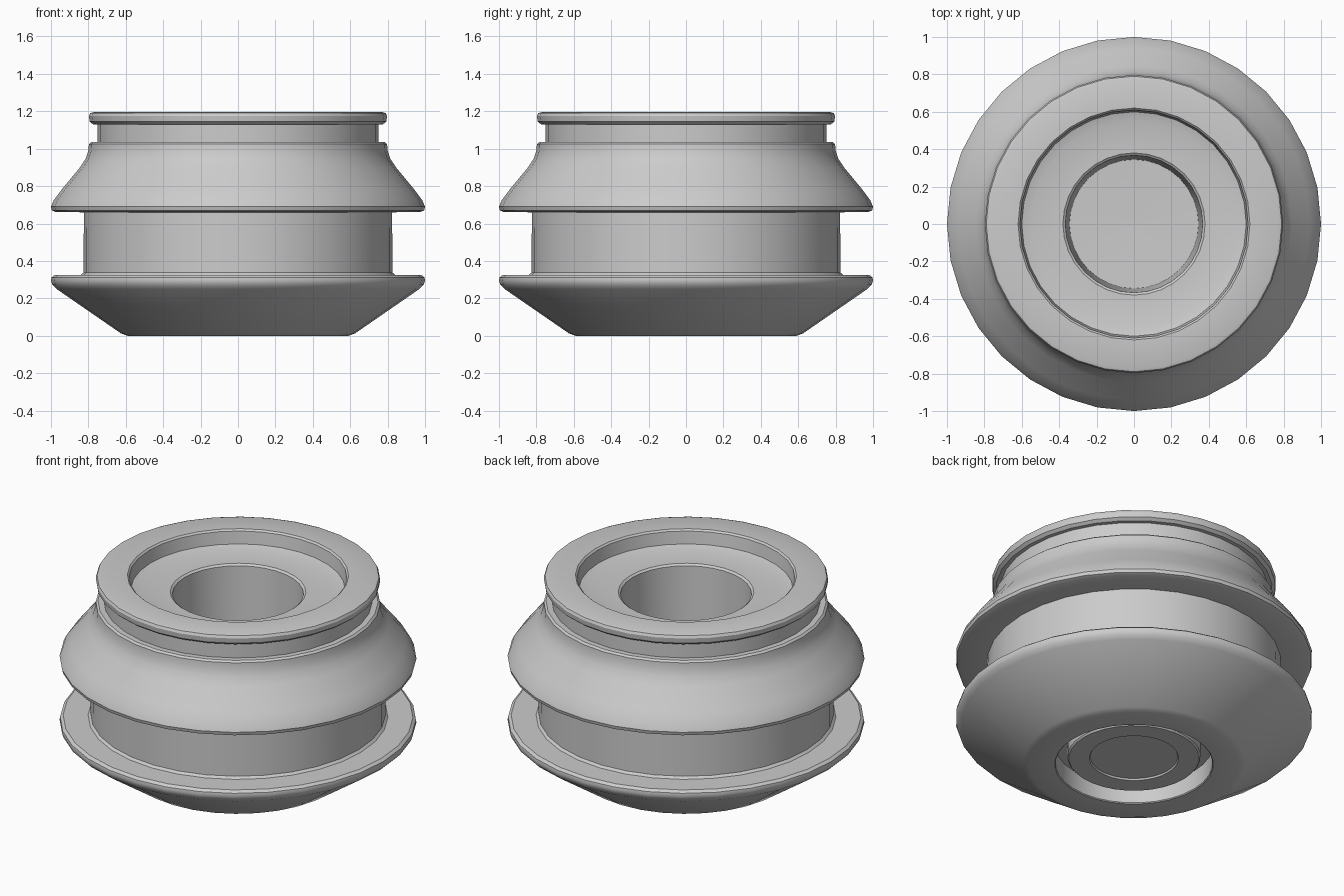
import bpy, bmesh
from math import sin, cos, tau, radians

if "Cube" in bpy.data.objects:
    bpy.data.objects.remove(bpy.data.objects["Cube"])

SIDES = 32


def lathe(name, profile):
    """Revolve an (r, z) profile around z; points with r = 0 become poles."""
    bm = bmesh.new()
    rings = []
    for r, z in profile:
        if r == 0:
            rings.append([bm.verts.new((0, 0, z))])
        else:
            rings.append([bm.verts.new((r * cos(tau * i / SIDES), r * sin(tau * i / SIDES), z))
                          for i in range(SIDES)])
    for a, b in zip(rings, rings[1:]):
        for i in range(SIDES):
            j = (i + 1) % SIDES
            if len(a) == 1:
                bm.faces.new((a[0], b[j], b[i]))
            elif len(b) == 1:
                bm.faces.new((a[i], a[j], b[0]))
            else:
                bm.faces.new((a[i], a[j], b[j], b[i]))
    bmesh.ops.recalc_face_normals(bm, faces=bm.faces[:])
    mesh = bpy.data.meshes.new(name)
    bm.to_mesh(mesh)
    bm.free()
    obj = bpy.data.objects.new(name, mesh)
    bpy.context.collection.objects.link(obj)
    bpy.ops.object.select_all(action='DESELECT')
    obj.select_set(True)
    bpy.context.view_layer.objects.active = obj
    bpy.ops.object.shade_smooth_by_angle(angle=radians(32))
    return obj


# Underside: centre disc, boss and ring groove
underside = [(0, .05), (.245, .05), (.25, .04), (.365, .04), (.373, .05),
             (.373, .12), (.44, .12), (.44, .005), (.445, 0)]
# Lower flange and waist
lower = [(.59, 0), (.625, .012), (.97, .25), (.992, .272), (1, .295), (.997, .312),
         (.98, .325), (.84, .325), (.826, .338), (.824, .66)]
# Upper flange sweeping in to the neck
upper = [(.975, .662), (.995, .67), (1, .69), (.985, .725), (.94, .785), (.845, .9),
         (.815, .945), (.8, .99), (.797, 1.025), (.785, 1.035), (.752, 1.035)]
# Neck groove and top lip
lip = [(.752, 1.13), (.775, 1.13), (.793, 1.145), (.797, 1.175), (.79, 1.19),
       (.775, 1.195), (.62, 1.195), (.61, 1.185), (.6, 1.11)]
# Sunken top face and central bore
bore = [(.55, 1.095), (.38, 1.093), (.367, 1.083), (.345, .45), (.03, .44), (0, .44)]

lathe("grooved_wheel_hub", underside + lower + upper + lip + bore)
